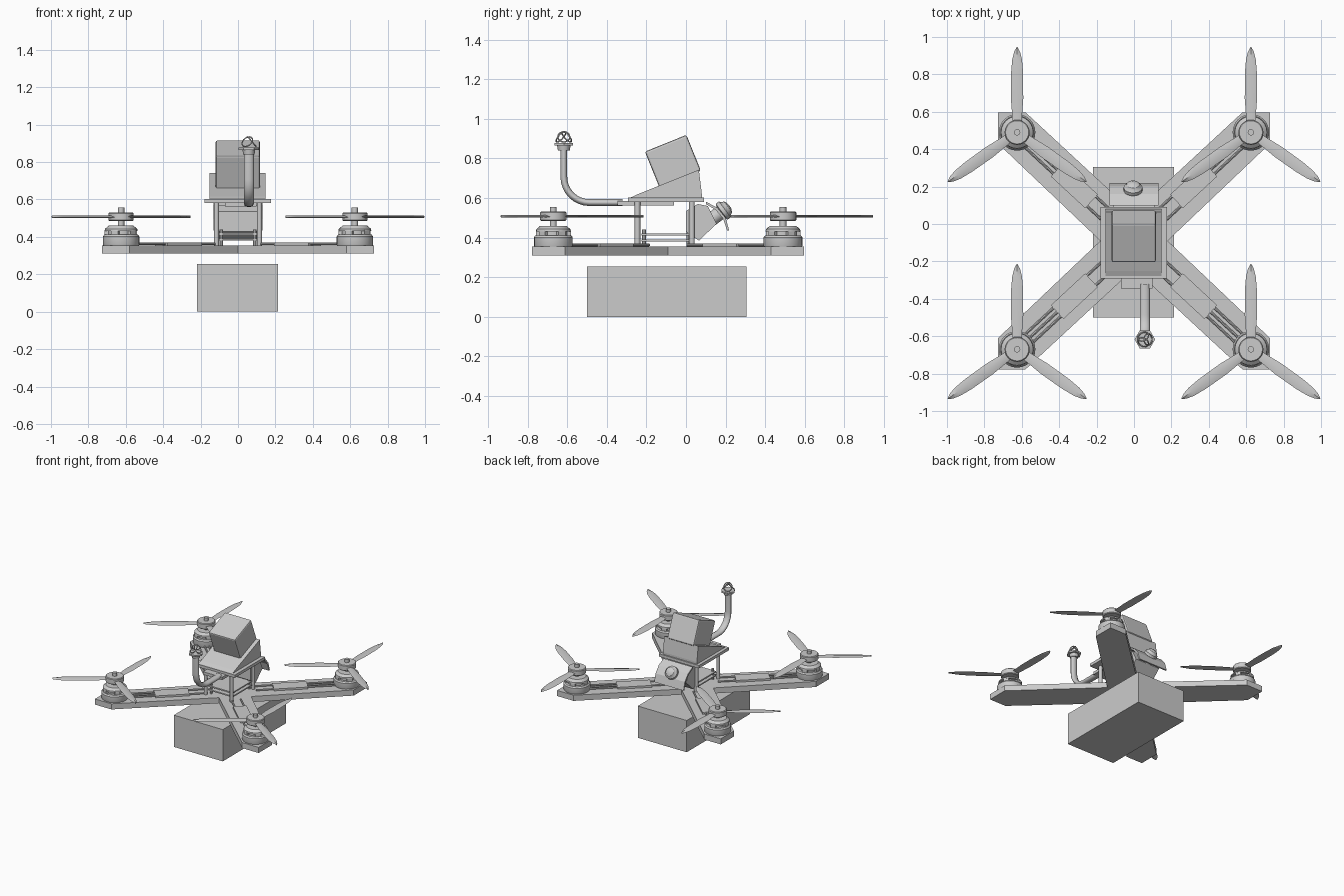
import bpy, bmesh, math
from mathutils import Vector, Matrix

if "Cube" in bpy.data.objects:
    bpy.data.objects.remove(bpy.data.objects["Cube"])

CY = -0.09            # centre of the X frame
MX, MY = 0.625, 0.58  # motor offsets from that centre


def add(name, verts, faces, smooth=False):
    me = bpy.data.meshes.new(name)
    me.from_pydata(verts, [], faces)
    bm = bmesh.new()
    bm.from_mesh(me)
    bmesh.ops.recalc_face_normals(bm, faces=bm.faces)
    bm.to_mesh(me)
    bm.free()
    ob = bpy.data.objects.new(name, me)
    bpy.context.collection.objects.link(ob)
    if smooth:
        bpy.ops.object.select_all(action='DESELECT')
        ob.select_set(True)
        bpy.context.view_layer.objects.active = ob
        bpy.ops.object.shade_smooth_by_angle(angle=math.radians(35))
    return ob


def prism(name, pts, lo, hi, axis='Z'):
    """Extrude an outline: XY outline along Z, or YZ outline along X."""
    place = (lambda p, h: (p[0], p[1], h)) if axis == 'Z' else (lambda p, h: (h, p[0], p[1]))
    n = len(pts)
    verts = [place(p, h) for h in (lo, hi) for p in pts]
    faces = [tuple(range(n)), tuple(range(n, 2 * n))]
    faces += [(i, (i + 1) % n, n + (i + 1) % n, n + i) for i in range(n)]
    return add(name, verts, faces)


def box(name, x, y, z):
    return prism(name, [(x[0], y[0]), (x[1], y[0]), (x[1], y[1]), (x[0], y[1])], *z)


def lathe(name, prof, loc, n=24, direction=(0, 0, 1)):
    """Revolve (radius, height) points, closed with caps at both ends."""
    verts = [(r * math.cos(2 * math.pi * i / n), r * math.sin(2 * math.pi * i / n), z)
             for r, z in prof for i in range(n)]
    faces = [tuple(range(n)), tuple(range(len(verts) - n, len(verts)))]
    for k in range(len(prof) - 1):
        faces += [(k * n + i, k * n + (i + 1) % n, (k + 1) * n + (i + 1) % n, (k + 1) * n + i)
                  for i in range(n)]
    ob = add(name, verts, faces, n > 6)
    ob.matrix_world = Matrix.Translation(loc) @ Vector(direction).to_track_quat('Z', 'Y').to_matrix().to_4x4()
    return ob


def rod(name, a, b, r, n=8):
    a, b = Vector(a), Vector(b)
    return lathe(name, [(r, 0), (r, (b - a).length)], a, n, b - a)


def tube(name, pts, r, cyclic=False):
    cu = bpy.data.curves.new(name, 'CURVE')
    cu.dimensions = '3D'
    cu.bevel_depth, cu.bevel_resolution, cu.use_fill_caps = r, 3, True
    sp = cu.splines.new('POLY')
    sp.points.add(len(pts) - 1)
    for p, c in zip(sp.points, pts):
        p.co = (*c, 1)
    sp.use_cyclic_u = cyclic
    ob = bpy.data.objects.new(name, cu)
    bpy.context.collection.objects.link(ob)
    return ob


# battery pack
box('battery', (-0.22, 0.215), (-0.5, 0.305), (0, 0.255))

# X-shaped base frame
quarter = [(0.18, 0), (0.727, 0.52), (0.727, 0.687), (0.58, 0.687), (0, 0.15)]
right = quarter[:4] + [quarter[4]]
outline = right + [(-x, y) for x, y in quarter[3::-1]]
outline += [(-x, -y) for x, y in quarter[1:]] + [(x, -y) for x, y in quarter[3:0:-1]]
prism('frame', [(x, y + CY) for x, y in outline], 0.31, 0.355)

# propeller blade: half width along its length
blade = [(0.04, 0.024), (0.1, 0.027), (0.18, 0.033), (0.32, 0.032),
         (0.39, 0.026), (0.43, 0.016), (0.455, 0.003)]


def propeller(x, y):
    lathe('propeller_hub', [(0.062, 0.485), (0.067, 0.49), (0.067, 0.526), (0.062, 0.531)], (x, y, 0))
    for deg in (90, 215.5, -35.5):
        verts, faces = [], []
        for d, w in blade:
            verts += [(d, -w, 0.002), (d, 0, 0.007), (d, w, -0.002), (d, 0, -0.005)]
        for k in range(len(blade) - 1):
            faces += [(4 * k + i, 4 * k + (i + 1) % 4, 4 * k + 4 + (i + 1) % 4, 4 * k + 4 + i)
                      for i in range(4)]
        faces += [(0, 1, 2, 3), tuple(range(len(verts) - 4, len(verts)))]
        ob = add('propeller_blade', verts, faces, True)
        ob.location = (x, y, 0.507)
        ob.rotation_euler.z = math.radians(deg)


def motor(x, y):
    lathe('motor_base', [(0.096, 0.355), (0.098, 0.36), (0.098, 0.402), (0.09, 0.412)], (x, y, 0))
    lathe('motor_core', [(0.07, 0.41), (0.07, 0.435)], (x, y, 0))
    lathe('motor_bell', [(0.088, 0.432), (0.086, 0.443), (0.066, 0.46)], (x, y, 0))
    for i in range(5):
        ob = box('bell_post', (0.066, 0.086), (-0.02, 0.02), (0.408, 0.436))
        ob.location = (x, y, 0)
        ob.rotation_euler.z = math.radians(72 * i + 30)
    lathe('motor_shaft', [(0.017, 0.46), (0.017, 0.556)], (x, y, 0), 12)


# four arms: motor, propeller, speed controller and wiring
for sx in (-1, 1):
    for sy in (-1, 1):
        x, y = sx * MX, sy * MY + CY
        motor(x, y)
        propeller(x, y)
        ang = math.atan2(sy * MY, sx * MX)
        esc = box('speed_controller', (0.31, 0.56), (-0.05, 0.05), (0.355, 0.37))
        esc.location.y = CY
        esc.rotation_euler.z = ang
        rot = Matrix.Rotation(ang, 3, 'Z')
        wires = [(0.55, 0.77, o) for o in (-0.03, 0, 0.03)] + [(0.18, 0.32, o) for o in (-0.035, 0.035)]
        for a, b, o in wires:
            off = Vector((0, CY, 0.363))
            rod('wire', rot @ Vector((a, o, 0)) + off, rot @ Vector((b, o, 0)) + off, 0.007)
    # standoffs and circuit board spacers
    for y in (-0.245, 0.03):
        rod('standoff', (sx * 0.115, y, 0.355), (sx * 0.115, y, 0.585), 0.014, 12)
    for y in (-0.212, 0.012):
        rod('board_spacer', (sx * 0.09, y, 0.355), (sx * 0.09, y, 0.44), 0.01)

# stacked circuit boards
box('lower_board', (-0.11, 0.11), (-0.225, 0.025), (0.38, 0.39))
box('upper_board', (-0.11, 0.11), (-0.225, 0.025), (0.41, 0.42))

# top plate and sloped mount
box('top_plate', (-0.178, 0.176), (-0.292, 0.09), (0.58, 0.603))
prism('camera_mount', [(-0.285, 0.6), (-0.25, 0.617), (0.065, 0.743), (0.08, 0.62), (0.08, 0.6)],
      -0.153, 0.148, 'X')

# tilted action camera
cam = box('action_camera', (-0.119, 0.117), (-0.113, 0.113), (-0.098, 0.098))
cam.location = (0, -0.066, 0.786)
cam.rotation_euler.x = math.radians(22)
bev = cam.modifiers.new('edges', 'BEVEL')
bev.width, bev.segments = 0.01, 2

# pilot camera: bracket, curved face plate and lens
prism('pilot_camera_bracket', [(0.0, 0.535), (0.06, 0.57), (0.11, 0.56), (0.155, 0.47),
                               (0.065, 0.385), (0.0, 0.43)], -0.11, 0.11, 'X')
prism('pilot_camera_plate', [(0.1, 0.582), (0.16, 0.55), (0.2, 0.5), (0.218, 0.437),
                             (0.208, 0.435), (0.188, 0.495), (0.15, 0.54), (0.1, 0.57)], -0.13, 0.13, 'X')
lathe('pilot_camera_lens', [(0.035, 0), (0.035, 0.06), (0.05, 0.065), (0.05, 0.085), (0.042, 0.09),
                            (0.034, 0.105), (0.018, 0.113), (0.003, 0.115)],
      (-0.005, 0.128, 0.492), 20, (0, 0.8, 0.6))

# video transmitter and bent antenna
AX, AY = 0.058, -0.617
box('transmitter', (-0.07, 0.1), (-0.345, -0.06), (0.562, 0.585))
bend = [(0, AY + 0.13 - 0.13 * math.cos(t), 0.707 - 0.13 * math.sin(t))
        for t in [math.pi / 2 * i / 8 for i in range(8, -1, -1)]]
stem = tube('antenna_stem', [(0, -0.32, 0.577)] + bend + [(0, AY, 0.865)], 0.018)
stem.location.x = AX
stem.scale.x = 1.5
lathe('antenna_collar', [(0.03, 0.84), (0.034, 0.865)], (AX, AY, 0), 12)
lathe('antenna_disc', [(0.055, 0.865), (0.055, 0.877)], (AX, AY, 0), 6)

# clover wire loops
for k in range(3):
    turn = Matrix.Rotation(2 * math.pi * k / 3, 3, 'Z') @ Matrix.Rotation(math.radians(50), 3, 'Y')
    ring = [turn @ Vector((0.034 * math.cos(a), 0.03 * math.sin(a), 0.022)) + Vector((AX, AY, 0.895))
            for a in [2 * math.pi * i / 16 for i in range(16)]]
    tube('antenna_loop', ring, 0.0035, True)
